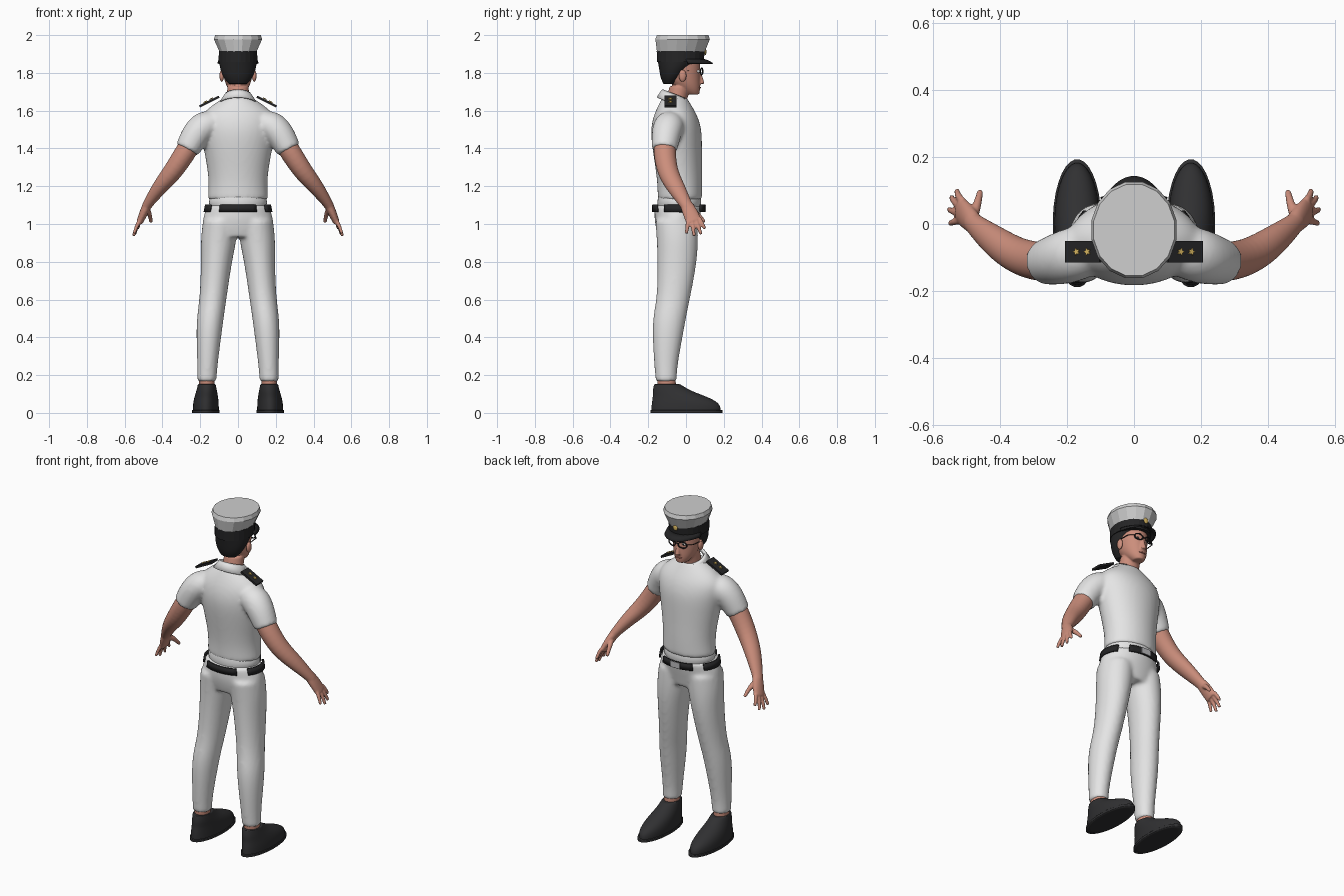
import bpy, bmesh, math
from mathutils import Vector, Matrix

if "Cube" in bpy.data.objects:
    bpy.data.objects.remove(bpy.data.objects["Cube"])


def material(name, r, g, b):
    m = bpy.data.materials.new(name)
    m.use_nodes = True
    m.diffuse_color = (r, g, b, 1)
    m.node_tree.nodes["Principled BSDF"].inputs["Base Color"].default_value = (r, g, b, 1)
    return m


WHITE = material("white_cloth", .78, .78, .78)
CROWN = material("cap_white", .62, .62, .62)
SKIN = material("skin", .6, .27, .2)
BLACK = material("black_cloth", .018, .018, .019)
SHOE = material("shoe_black", .03, .03, .032)
GOLD = material("gold", .7, .48, .12)
SILVER = material("silver", .5, .5, .52)
LIPS = material("lips", .45, .15, .12)


def tube(bm, pts, sides=16, flat=False, cap=True, tilt=0):
    """Loft ellipses (x, y, z, radius_x, radius_y); flat keeps the rings level."""
    rings = []
    for i, p in enumerate(pts):
        a, b = Vector(pts[max(i - 1, 0)][:3]), Vector(pts[min(i + 1, len(pts) - 1)][:3])
        t = Vector((0, 0, 1)) if flat else (b - a).normalized()
        u = Vector((0, 1, 0)).cross(t).normalized()
        v = t.cross(u)
        rings.append([Vector(p[:3]), u * p[3], v * p[4]])
    if cap:  # holding loops keep the ends crisp under subdivision
        def mix(r, s):
            return [a.lerp(b, .1) for a, b in zip(r, s)]

        def inset(r):
            return [r[0], r[1] * .8, r[2] * .8]
        rings = ([inset(rings[0]), rings[0], mix(rings[0], rings[1])] + rings[1:-1]
                 + [mix(rings[-1], rings[-2]), rings[-1], inset(rings[-1])])
    loops = []
    for c, u, v in rings:
        loop = []
        for k in range(sides):
            a = math.tau * (k + .5) / sides
            q = c + u * math.cos(a) + v * math.sin(a)
            q.z += tilt * (q.y - c.y)
            loop.append(bm.verts.new(q))
        loops.append(loop)
    for a, b in zip(loops, loops[1:]):
        for k in range(sides):
            n = (k + 1) % sides
            bm.faces.new((a[k], a[n], b[n], b[k]))
    if cap:
        bm.faces.new(loops[0])
        bm.faces.new(loops[-1])


def drop(bm, rule):
    faces = [f for f in bm.faces if rule(f.calc_center_median())]
    bmesh.ops.delete(bm, geom=faces, context='FACES')


def make(name, bm, mat, mirror=False, sub=0, voxel=0, thick=0, smooth=True, soften=5):
    bmesh.ops.recalc_face_normals(bm, faces=bm.faces)
    me = bpy.data.meshes.new(name)
    bm.to_mesh(me)
    bm.free()
    me.materials.append(mat)
    for p in me.polygons:
        p.use_smooth = smooth
    ob = bpy.data.objects.new(name, me)
    bpy.context.collection.objects.link(ob)
    if mirror:
        ob.modifiers.new("mirror", 'MIRROR').use_mirror_merge = False
    if thick:
        s = ob.modifiers.new("thickness", 'SOLIDIFY')
        s.thickness, s.offset = thick, 0
    if sub:
        ob.modifiers.new("round", 'SUBSURF').levels = sub
        ob.modifiers["round"].render_levels = sub
    if voxel:  # blends overlapping limbs into one skin
        r = ob.modifiers.new("blend", 'REMESH')
        r.mode, r.voxel_size, r.use_smooth_shade = 'VOXEL', voxel, True
        s = ob.modifiers.new("soften", 'SMOOTH')
        s.factor, s.iterations = .5, soften
    return ob


def part(name, pts, mat, **kw):
    bm = bmesh.new()
    t = {k: kw.pop(k) for k in ("sides", "flat", "cap", "tilt") if k in kw}
    tube(bm, pts, **t)
    return make(name, bm, mat, **kw)


def box(name, loc, size, mat, angle=0, mirror=False):
    bm = bmesh.new()
    m = Matrix.Translation(loc) @ Matrix.Rotation(angle, 4, 'Y') @ Matrix.Diagonal((*size, 1))
    bmesh.ops.create_cube(bm, size=1, matrix=m)
    return make(name, bm, mat, mirror=mirror, smooth=False)


def ball(name, loc, size, mat, mirror=False):
    bm = bmesh.new()
    m = Matrix.Translation(loc) @ Matrix.Diagonal((*size, 1))
    bmesh.ops.create_uvsphere(bm, u_segments=16, v_segments=10, radius=1, matrix=m)
    return make(name, bm, mat, mirror=mirror)


# Shoes, soles and ankles
part("shoes", [(.17, 0, .008, .07, .188), (.17, 0, .05, .07, .186), (.168, -.03, .085, .064, .148),
               (.166, -.075, .115, .056, .105), (.165, -.1, .152, .048, .07)],
     SHOE, flat=True, mirror=True, sub=2)
part("soles", [(.17, .002, 0, .073, .192), (.17, .002, .014, .073, .192)],
     SHOE, sides=32, flat=True, mirror=True)
part("ankles", [(.165, -.1, .1, .042, .05), (.165, -.105, .2, .042, .05)], SKIN, mirror=True, sub=1)

# Trousers: two legs blended with the hips
bm = bmesh.new()
for s in (1, -1):
    tube(bm, [(s * x, y, z, a, b) for x, y, z, a, b in (
        (.165, -.105, .165, .052, .057), (.162, -.107, .25, .054, .062), (.154, -.097, .42, .069, .084),
        (.145, -.085, .52, .073, .09), (.13, -.064, .62, .073, .09), (.114, -.046, .8, .083, .107),
        (.102, -.045, .92, .098, .112), (.092, -.05, 1.02, .095, .115))], flat=True)
tube(bm, [(0, -.048, .93, .17, .1), (0, -.05, 1, .197, .118), (0, -.045, 1.05, .184, .125),
          (0, -.04, 1.1, .166, .128)], flat=True)
make("trousers", bm, WHITE, sub=2, voxel=.011)

# Belt shows at front, back and hips only
bm = bmesh.new()
tube(bm, [(0, -.038, 1.063, .178, .136), (0, -.038, 1.102, .17, .137)], sides=48, flat=True, cap=False)
drop(bm, lambda c: abs(math.cos(2 * math.atan2((c.y + .038) / .136, c.x / .174))) < .4)
make("belt", bm, BLACK, thick=.01)
box("belt_buckle", (0, .101, 1.083), (.06, .009, .036), SILVER)

# Shirt: tucked waist, torso and short sleeves
part("shirt_waist", [(0, -.035, 1.085, .15, .115), (0, -.035, 1.115, .16, .12), (0, -.035, 1.145, .15, .115)],
     WHITE, flat=True, sub=2)
bm = bmesh.new()
tube(bm, [(0, -.032, 1.13, .163, .12), (0, -.032, 1.22, .157, .122), (0, -.04, 1.32, .17, .128),
          (0, -.048, 1.42, .19, .136), (0, -.052, 1.5, .205, .138), (0, -.055, 1.565, .205, .122),
          (0, -.058, 1.61, .165, .1), (0, -.06, 1.645, .115, .08), (0, -.06, 1.67, .075, .065)], flat=True)
for s in (1, -1):
    tube(bm, [(s * .12, -.075, 1.535, .07, .075), (s * .185, -.092, 1.52, .083, .085),
              (s * .225, -.105, 1.475, .079, .08), (s * .27, -.115, 1.392, .066, .068)])
make("shirt", bm, WHITE, sub=2, voxel=.011)

# Collar open at the throat
bm = bmesh.new()
tube(bm, [(0, -.063, 1.635, .1, .09), (0, -.06, 1.672, .076, .073), (0, -.058, 1.685, .068, .067),
          (0, -.058, 1.665, .064, .062)], sides=32, flat=True, cap=False, tilt=-.38)
drop(bm, lambda c: c.y > -.04 and abs(c.x) < .045 - (1.66 - c.z) * .5)
make("collar", bm, WHITE, thick=.006)

# Shoulder boards, each with two stars
SLOPE = math.radians(27)
box("shoulder_boards", (.152, -.083, 1.648), (.116, .064, .012), BLACK, SLOPE, True)
bm = bmesh.new()
for d in (-.018, .018):
    m = Matrix.Translation((.152, -.083, 1.648)) @ Matrix.Rotation(SLOPE, 4, 'Y') @ Matrix.Translation((d, 0, .009))
    vs = [bm.verts.new(m @ Vector((r * math.cos(k * math.pi / 5), r * math.sin(k * math.pi / 5), 0)))
          for k in range(10) for r in [(.012, .006)[k % 2]]]
    bm.faces.new(vs)
make("shoulder_stars", bm, GOLD, mirror=True, thick=.005, smooth=False)

# Bare arms and hands
bm = bmesh.new()
tube(bm, [(.235, -.108, 1.45, .055, .06), (.275, -.115, 1.385, .058, .061), (.345, -.1, 1.275, .053, .056),
          (.415, -.054, 1.195, .042, .05), (.475, -.004, 1.11, .027, .034), (.488, .01, 1.085, .025, .032)])
tube(bm, [(.472, -.005, 1.115, .026, .03), (.495, .018, 1.07, .024, .041), (.52, .043, 1.01, .018, .042)])
knuckles = ((.517, .012, 1.025), (.522, .033, 1.015), (.521, .053, 1.018), (.515, .07, 1.03))
tips = ((.55, .002, .95), (.553, .043, .936), (.546, .08, .946), (.53, .1, .975))
for k, t in zip(knuckles, tips):
    mid = Vector(k).lerp(Vector(t), .5) + Vector((.004, 0, 0))
    tube(bm, [(*k, .012, .013), (*mid, .011, .012), (*t, .009, .009)], sides=8)
tube(bm, [(.485, .012, 1.085, .018, .02), (.468, .06, 1.055, .014, .015), (.46, .098, 1.01, .01, .01)], sides=8)
make("arms", bm, SKIN, mirror=True, sub=2, voxel=.005, soften=3)

# Head and neck
bm = bmesh.new()
tube(bm, [(0, -.062, 1.6, .062, .058), (0, -.05, 1.66, .06, .056), (0, -.03, 1.73, .058, .058)], flat=True)
tube(bm, [(0, .035, 1.686, .03, .035), (0, .022, 1.705, .048, .053), (0, .002, 1.735, .065, .076),
          (0, -.015, 1.77, .076, .092), (0, -.022, 1.82, .083, .1), (0, -.025, 1.88, .083, .102)], flat=True)
tube(bm, [(0, .068, 1.81, .009, .01), (0, .079, 1.77, .011, .012), (0, .084, 1.742, .017, .015)], flat=True)
make("head", bm, SKIN, sub=2, voxel=.005, soften=3)
ball("ears", (.086, -.018, 1.785), (.012, .02, .032), SKIN, True)
ball("mouth", (0, .071, 1.722), (.022, .008, .005), LIPS)
ball("eyes", (.033, .064, 1.808), (.014, .01, .008), WHITE, True)
ball("pupils", (.033, .071, 1.808), (.006, .005, .006), BLACK, True)

# Hair below the cap
part("hair", [(0, -.088, 1.742, .05, .032), (0, -.075, 1.775, .08, .062), (0, -.06, 1.82, .097, .084),
              (0, -.035, 1.87, .103, .118)], BLACK, flat=True, sub=2)

# Glasses: round rims, bridge and side arms
bm = bmesh.new()
for s in (1, -1):
    c = Vector((s * .035, .083, 1.808))
    ring = [c + Vector((.025 * math.cos(a), -.006 * s * math.cos(a), .018 * math.sin(a)))
            for a in (math.tau * k / 20 for k in range(20))]
    for a, b in zip(ring, ring[1:] + ring[:1]):
        tube(bm, [(*a, .0035, .0035), (*b, .0035, .0035)], sides=6)
    tube(bm, [(s * .06, .076, 1.813, .004, .004), (s * .086, .05, 1.813, .004, .004),
              (s * .09, -.02, 1.81, .004, .004)], sides=6, flat=True)
tube(bm, [(-.012, .086, 1.812, .003, .003), (.012, .086, 1.812, .003, .003)], sides=6)
make("glasses", bm, BLACK)

# Peaked cap: band, flared crown, visor and badge
part("cap_band", [(0, -.03, 1.857, .104, .125), (0, -.028, 1.915, .102, .128)],
     BLACK, sides=24, flat=True, smooth=False)
part("cap_crown", [(0, -.027, 1.912, .1, .129), (0, -.018, 1.978, .13, .147), (0, -.018, 2, .123, .139)],
     CROWN, sides=16, flat=True, smooth=False)
bm = bmesh.new()
tube(bm, [(0, -.03, 1.872, .1, .12), (0, -.03, 1.862, .106, .15), (0, -.03, 1.849, .108, .172)],
     sides=40, flat=True, cap=False)
drop(bm, lambda c: c.y < .0)
make("cap_visor", bm, BLACK, thick=.007)
ball("cap_badge", (0, .102, 1.912), (.015, .006, .018), GOLD)
